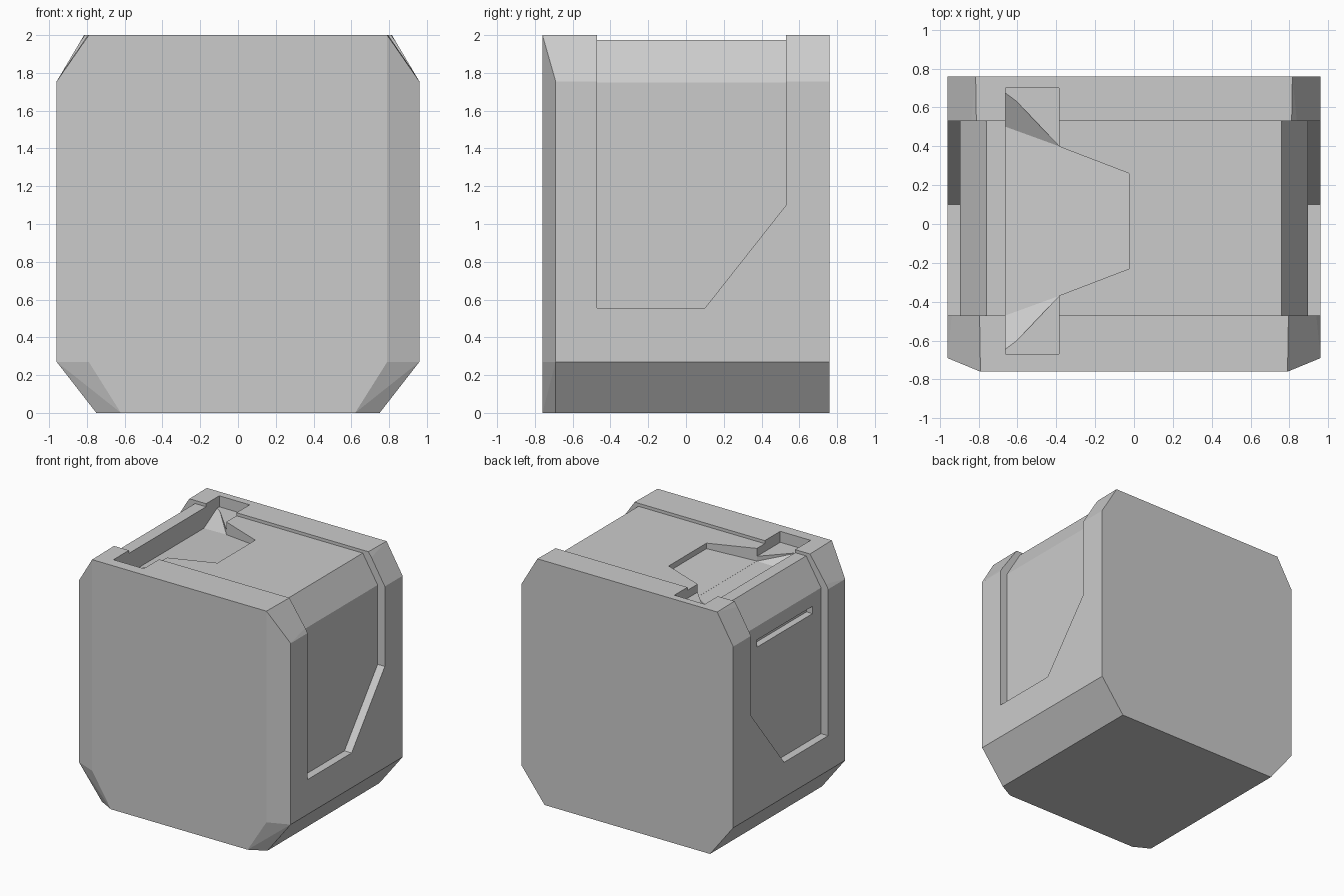
import bpy, bmesh

if "Cube" in bpy.data.objects:
    bpy.data.objects.remove(bpy.data.objects["Cube"])


def hull(name, points):
    """Convex solid through the given corner points."""
    bm = bmesh.new()
    for p in points:
        bm.verts.new(p)
    bmesh.ops.convex_hull(bm, input=bm.verts)
    bmesh.ops.dissolve_limit(bm, angle_limit=0.002, verts=bm.verts, edges=bm.edges)
    return finish(name, bm)


def prism(name, profile, axis, a, b):
    """Closed 2D profile extruded from a to b along axis (0 = x, 1 = y)."""
    place = (lambda u, v: (a, u, v)) if axis == 0 else (lambda u, v: (u, a, v))
    bm = bmesh.new()
    face = bm.faces.new([bm.verts.new(place(u, v)) for u, v in profile])
    ext = bmesh.ops.extrude_face_region(bm, geom=[face])["geom"]
    move = (b - a, 0, 0) if axis == 0 else (0, b - a, 0)
    bmesh.ops.translate(bm, vec=move,
                        verts=[g for g in ext if isinstance(g, bmesh.types.BMVert)])
    return finish(name, bm)


def box(name, x, y, z):
    return hull(name, [(i, j, k) for i in x for j in y for k in z])


def finish(name, bm):
    bmesh.ops.recalc_face_normals(bm, faces=bm.faces)
    mesh = bpy.data.meshes.new(name)
    bm.to_mesh(mesh)
    bm.free()
    ob = bpy.data.objects.new(name, mesh)
    bpy.context.collection.objects.link(ob)
    return ob


def cut(target, cutter):
    cutter.hide_render = True
    mod = target.modifiers.new("cut", "BOOLEAN")
    mod.operation = "DIFFERENCE"
    mod.solver = "EXACT"
    mod.object = cutter
    bpy.context.view_layer.objects.active = target
    bpy.ops.object.modifier_apply(modifier=mod.name)
    bpy.data.objects.remove(cutter)


# Chamfered canister body
half = [(.62, -.76, 0), (.79, -.76, .27), (.79, -.76, 2),
        (.75, -.69, 0), (.96, -.69, .27), (.96, -.69, 1.755),
        (.75, .76, 0), (.96, .76, .27), (.96, .76, 1.755), (.815, .76, 2)]
body = hull("canister_body", [(s * x, y, z) for x, y, z in half for s in (1, -1)])

# Recessed band: over the top and down both sides
side = [(-.47, 2.2), (-.47, .555), (.10, .555), (.53, 1.10), (.53, 2.2)]
for s in (1, -1):
    cut(body, prism("side_recess", side, 0, s * .895, s * 1.2))
right = [(.76, 1.975), (.895, 1.75), (1.2, 1.75), (1.2, 2.2)]
outline = right + [(-x, z) for x, z in reversed(right)]
cut(body, prism("top_recess", outline, 1, -.47, .53))

# Handle channel across the top, with a tapering finger scoop
cut(body, box("handle_channel", (-.66, -.385), (-.67, .70), (1.91, 2.2)))
cut(body, hull("channel_floor", [(-.66, -.47, 1.81), (-.66, .50, 1.81),
                                 (-.385, -.37, 1.87), (-.385, .40, 1.87),
                                 (-.66, -.66, 1.92), (-.66, .69, 1.92),
                                 (-.385, -.37, 1.92), (-.385, .40, 1.92)]))
scoop = [(-.39, .40, 1.87), (-.025, .26, 1.93), (-.025, -.23, 1.93), (-.39, -.37, 1.87)]
cut(body, hull("finger_scoop", scoop + [(x, y, 2.2) for x, y, z in scoop]))

# Narrow slot in the left recess
cut(body, box("side_slot", (-1.0, -.84), (-.36, .36), (1.58, 1.64)))
